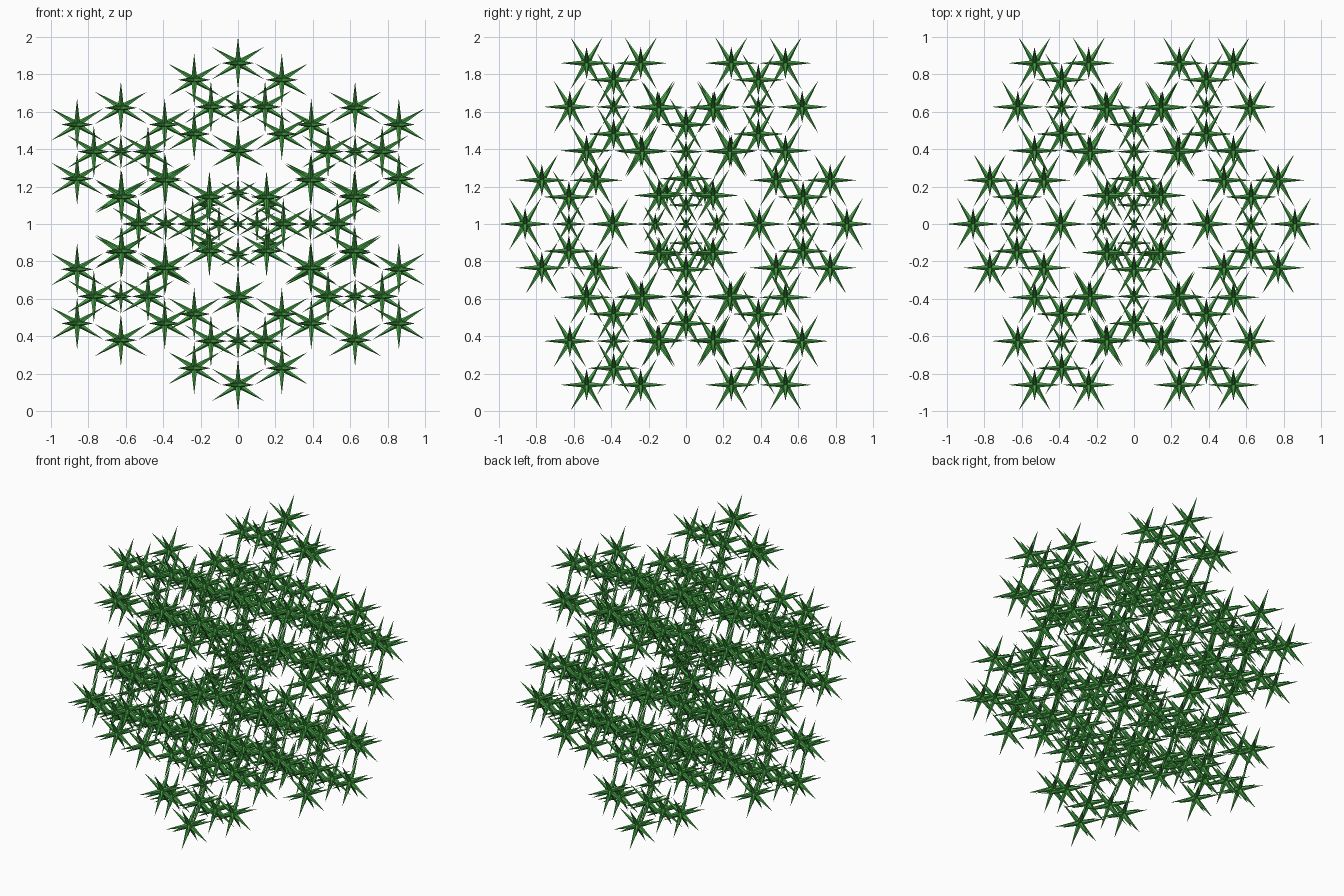
import bpy, bmesh
from mathutils import Vector, Matrix

if "Cube" in bpy.data.objects:
    bpy.data.objects.remove(bpy.data.objects["Cube"])

G = (5 ** 0.5 - 1) / 2      # golden ratio
S = 0.374                   # size of each outer copy
C = 0.262                   # size of the small copy in the middle
CORE = 0.18                 # radius of the solid core between spikes

# twelve directions of an icosahedron fitting a 2 x 2 x 2 box
DIRS = []
for a in (1, -1):
    for b in (1, -1):
        DIRS += [Vector((a, 0, b * G)), Vector((0, a * G, b)), Vector((b * G, a, 0))]

# placement of the thirteen copies: twelve around one smaller centre
COPIES = [(d * (1 - S), S) for d in DIRS] + [(Vector((0, 0, 0)), C)]


def star_faces():
    """Sixty thin triangles forming twelve five-sided spikes."""
    bm = bmesh.new()
    for d in DIRS:
        bm.verts.new(d)
    bmesh.ops.convex_hull(bm, input=bm.verts[:])
    tris = []
    for e in bm.edges:
        f, g = [face.calc_center_median().normalized() * CORE for face in e.link_faces]
        for v in e.verts:
            tri = [v.co.copy(), f, g]
            n = (tri[1] - tri[0]).cross(tri[2] - tri[0])
            if n.dot(sum(tri, Vector((0, 0, 0)))) < 0:
                tri = [tri[0], tri[2], tri[1]]
            tris.append(tri)
    bm.free()
    return tris


# one cluster mesh of thirteen stars
star = star_faces()
bm = bmesh.new()
for offset, size in COPIES:
    for tri in star:
        bm.faces.new([bm.verts.new(p * size + offset) for p in tri])
bmesh.ops.remove_doubles(bm, verts=bm.verts[:], dist=1e-5)
mesh = bpy.data.meshes.new("star_cluster")
bm.to_mesh(mesh)
bm.free()

green = bpy.data.materials.new("green")
green.diffuse_color = (0.06, 0.36, 0.06, 1)
green.use_nodes = True
green.node_tree.nodes["Principled BSDF"].inputs["Base Color"].default_value = green.diffuse_color
mesh.materials.append(green)

# thirteen clusters arranged the same way
for i, (offset, size) in enumerate(COPIES):
    name = "centre_cluster" if i == 12 else f"outer_cluster_{i + 1}"
    ob = bpy.data.objects.new(name, mesh)
    ob.matrix_world = Matrix.Translation(offset + Vector((0, 0, 1))) @ Matrix.Scale(size, 4)
    bpy.context.collection.objects.link(ob)
